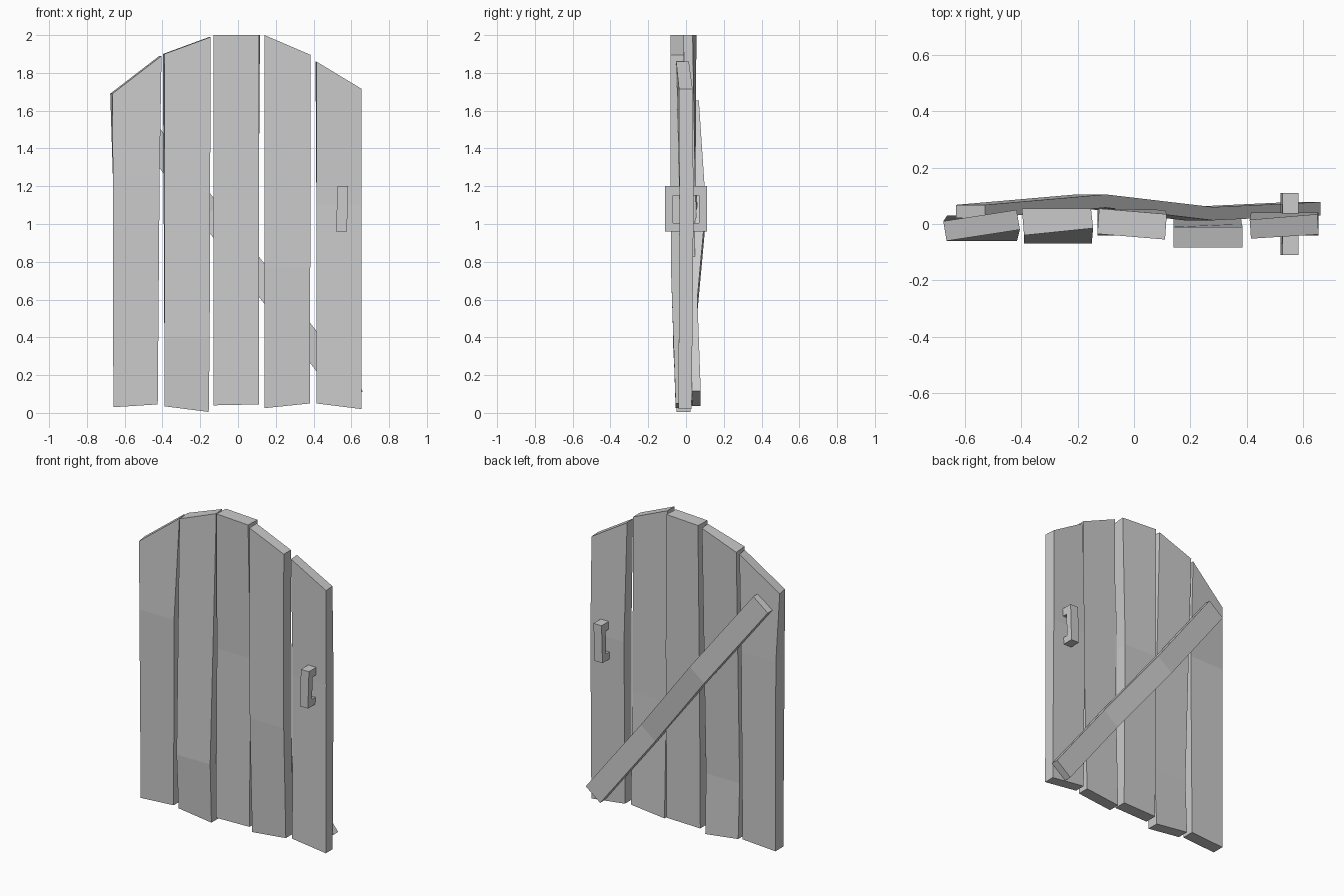
import bpy
from mathutils import Vector

if "Cube" in bpy.data.objects:
    bpy.data.objects.remove(bpy.data.objects["Cube"])

grey = bpy.data.materials.new("plain grey")
grey.use_nodes = True
grey.diffuse_color = (0.6, 0.6, 0.6, 1)
grey.node_tree.nodes["Principled BSDF"].inputs["Base Color"].default_value = (0.6, 0.6, 0.6, 1)


def make(name, verts, faces):
    mesh = bpy.data.meshes.new(name)
    mesh.from_pydata(verts, [], faces)
    mesh.materials.append(grey)
    obj = bpy.data.objects.new(name, mesh)
    bpy.context.collection.objects.link(obj)
    return obj


def loft(name, rings):
    """Closed flat-shaded solid through equal-sized rings, with capped ends."""
    n = len(rings[0])
    verts = [p for ring in rings for p in ring]
    faces = [tuple(reversed(range(n))), tuple(range(len(verts) - n, len(verts)))]
    for k in range(len(rings) - 1):
        for i in range(n):
            j = (i + 1) % n
            faces.append((k * n + i, k * n + j, (k + 1) * n + j, (k + 1) * n + i))
    return make(name, verts, faces)


def section(x, z, y):
    """Plank slice; y holds front left, front right, back right, back left."""
    (x0, x1), (z0, z1) = x, z
    shift = (y[1] - y[0]) / (x1 - x0) * 0.075
    return [(x0, y[0], z0), (x1, y[1], z1), (x1 - shift, y[2], z1), (x0 - shift, y[3], z0)]


# Planks: bottom x, bottom z, bottom y, bend height, bend y, top x, top z, top y
planks = {
    "plank_far_right": ((-.66, -.425), (.03, .045), (-.05, -.05, .03, .03), 1.25,
                        (-.06, -.06, .03, .03), (-.665, -.405), (1.69, 1.89), (-.06, -.02, .05, .01)),
    "plank_right": ((-.39, -.155), (.035, .005), (-.05, -.05, .025, .025), .39,
                    (-.07, -.07, .01, .01), (-.39, -.145), (1.9, 1.99), (-.04, -.015, .055, .055)),
    "plank_middle": ((-.13, .11), (.04, .045), (-.04, -.04, .04, .04), 1.13,
                     (-.03, -.03, .05, .05), (-.13, .11), (2, 2), (-.035, -.055, .035, .055)),
    "plank_left": ((.14, .38), (.025, .05), (-.055, -.055, .02, .02), .77,
                   (-.08, -.08, 0, 0), (.14, .385), (2, 1.895), (-.083, -.083, -.01, -.01)),
    "plank_far_left": ((.415, .655), (.05, .02), (-.04, -.04, .03, .03), 1.1,
                       (-.035, -.035, .04, .04), (.415, .655), (1.86, 1.715), (-.052, -.037, .035, .015)),
}
for name, (bx, bz, by, mz, my, tx, tz, ty) in planks.items():
    mx = [(a + b) / 2 for a, b in zip(bx, tx)]
    loft(name, [section(bx, bz, by), section(mx, (mz, mz), my), section(tx, tz, ty)])

# Bent diagonal brace across the back
low, high = Vector((.61, 0, .075)), Vector((-.58, 0, 1.615))
along = (high - low).normalized()
side = Vector((along.z, 0, -along.x)) * .065
rings = []
for t, back in ((0, .078), (.32, .06), (.64, .105), (1, .068)):
    c = low.lerp(high, t)
    front = Vector((0, back - .047, 0))
    rear = Vector((0, back, 0))
    rings.append([c - side + front, c + side + front, c + side + rear, c - side + rear])
loft("diagonal_brace", rings)

# Matching pull handles on both faces: a bracket profile given width
profile = [(.02, .96), (.11, .96), (.11, 1.2), (.02, 1.2),
           (.02, 1.15), (.07, 1.15), (.07, 1.005), (.02, 1.005)]
for name, s in (("front_handle", -1), ("back_handle", 1)):
    pts = profile if s < 0 else profile[::-1]
    rings = [[(x + (z - 1.08) * .03, s * y, z) for y, z in pts] for x in (.523, .58)]
    loft(name, rings)
